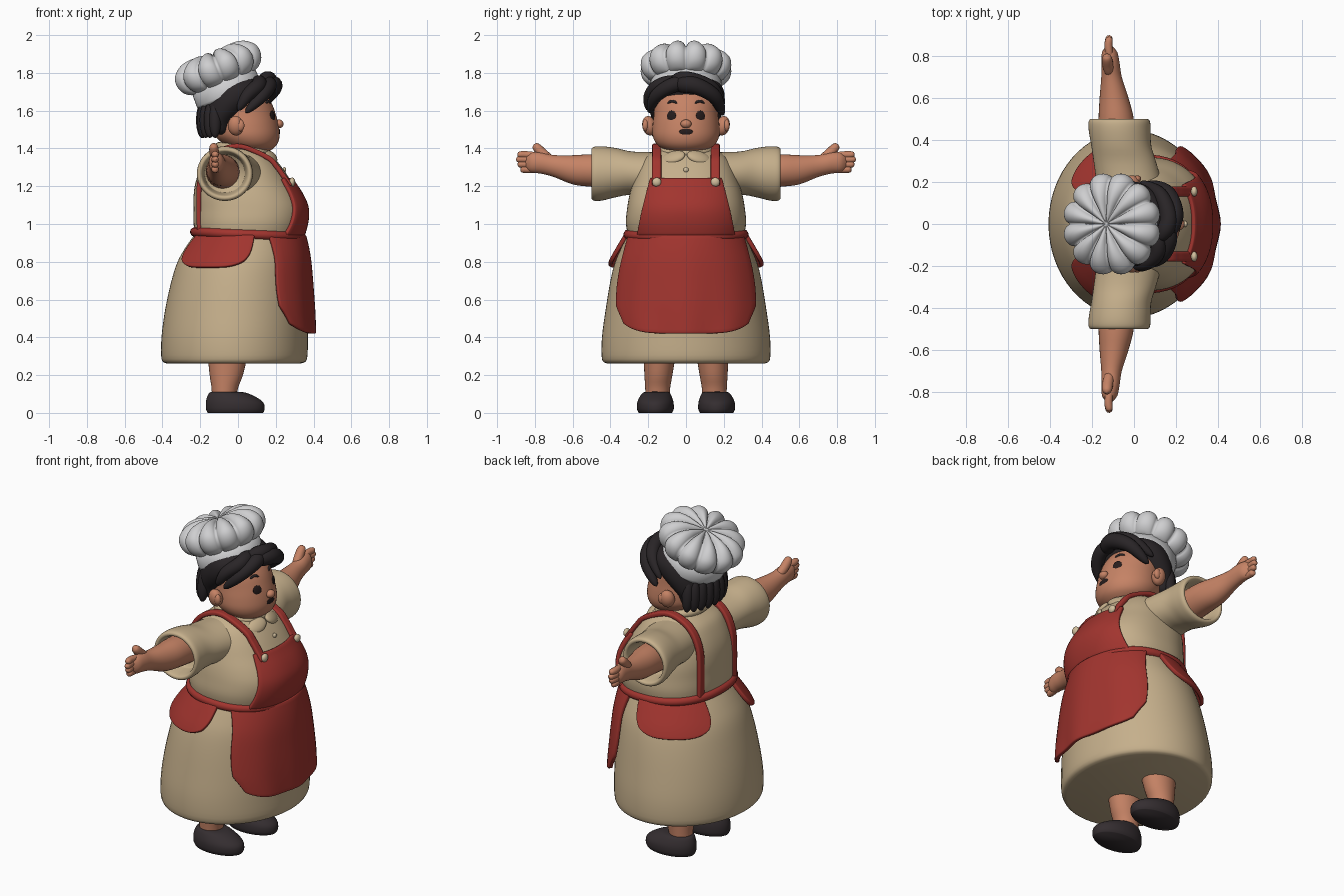
import bpy, bmesh, math
from mathutils import Vector, Matrix

if "Cube" in bpy.data.objects:
    bpy.data.objects.remove(bpy.data.objects["Cube"])


def material(name, r, g, b):
    m = bpy.data.materials.new(name)
    m.use_nodes = True
    m.diffuse_color = (r, g, b, 1)
    bsdf = m.node_tree.nodes["Principled BSDF"]
    bsdf.inputs["Base Color"].default_value = (r, g, b, 1)
    bsdf.inputs["Roughness"].default_value = 0.7
    return m


BEIGE = material("beige cloth", .56, .43, .26)
RED = material("red apron", .36, .035, .028)
SKIN = material("skin", .56, .225, .13)
HAIR = material("dark hair", .022, .018, .02)
WHITE = material("hat white", .62, .62, .63)
SHOE = material("shoe leather", .035, .027, .03)
CREAM = material("button cream", .64, .52, .34)
DARK = material("eye dark", .02, .012, .012)


# ---------- helpers ----------
def finish(name, bm, mat, thick=0):
    bmesh.ops.recalc_face_normals(bm, faces=bm.faces)
    me = bpy.data.meshes.new(name)
    bm.to_mesh(me)
    bm.free()
    me.materials.append(mat)
    me.shade_smooth()
    ob = bpy.data.objects.new(name, me)
    bpy.context.collection.objects.link(ob)
    if thick:
        mod = ob.modifiers.new("thickness", 'SOLIDIFY')
        mod.thickness, mod.offset = thick, 0
        bev = ob.modifiers.new("soft edge", 'BEVEL')
        bev.width, bev.segments = thick * .3, 2
    return ob


def skin_rows(name, rows, mat, closed=True, thick=0):
    """Join rows of points into a surface; closed rows get end caps."""
    bm = bmesh.new()
    vs = [[bm.verts.new(p) for p in row] for row in rows]
    n = len(vs[0])
    for a, b in zip(vs, vs[1:]):
        for i in range(n if closed else n - 1):
            j = (i + 1) % n
            bm.faces.new((a[i], a[j], b[j], b[i]))
    if closed:
        bm.faces.new(vs[0])
        bm.faces.new(vs[-1])
    return finish(name, bm, mat, thick)


def spline(pts, steps=4):
    """Smooth curve through tuples of any length."""
    out = []
    for i in range(len(pts) - 1):
        p0, p1, p2, p3 = (pts[max(0, min(len(pts) - 1, i + k))] for k in (-1, 0, 1, 2))
        for s in range(steps):
            t = s / steps
            out.append(tuple(b + .5 * t * (c - a + t * (2*a - 5*b + 4*c - d + t * (3*(b - c) + d - a)))
                             for a, b, c, d in zip(p0, p1, p2, p3)))
    return out + [tuple(pts[-1])]


def power(v, e):
    return math.copysign(abs(v) ** e, v)


def loft(name, rings, mat, n=2, axis='z', seg=48):
    """Rings are (position, centre a, centre b, radius a, radius b)."""
    rows = []
    for t, ca, cb, ra, rb in rings:
        row = []
        for k in range(seg):
            w = math.tau * k / seg
            a, b = ca + ra * power(math.cos(w), 2 / n), cb + rb * power(math.sin(w), 2 / n)
            row.append((a, b, t) if axis == 'z' else (a, t, b))
        rows.append(row)
    return skin_rows(name, rows, mat)


def surf(rings, n, z, ang=None, y=None, off=0):
    """Point on a vertical loft, by angle or by y."""
    i = next((k for k in range(len(rings) - 2) if rings[k + 1][0] >= z), len(rings) - 2)
    r0, r1 = rings[i], rings[i + 1]
    f = max(0, min(1, (z - r0[0]) / (r1[0] - r0[0])))
    _, cx, _, rx, ry = (a + (b - a) * f for a, b in zip(r0, r1))
    rx, ry = rx + off, ry + off
    if ang is None:
        ang = math.copysign(math.asin(min(1, abs(y) / ry) ** (n / 2)), y)
    return Vector((cx + rx * power(math.cos(ang), 2 / n), ry * power(math.sin(ang), 2 / n), z))


def ball(name, loc, size, mat, rot=(0, 0, 0)):
    bm = bmesh.new()
    bmesh.ops.create_uvsphere(bm, u_segments=24, v_segments=14, radius=1)
    ob = finish(name, bm, mat)
    ob.location, ob.scale, ob.rotation_euler = loc, size, rot
    return ob


def tube(name, pts, radius, mat, taper=None, cyclic=False):
    cu = bpy.data.curves.new(name, 'CURVE')
    cu.dimensions, cu.bevel_depth, cu.bevel_resolution, cu.use_fill_caps = '3D', radius, 5, True
    sp = cu.splines.new('POLY')
    sp.points.add(len(pts) - 1)
    for i, p in enumerate(pts):
        sp.points[i].co = (*p, 1)
        if taper:
            sp.points[i].radius = taper(i / (len(pts) - 1))
    sp.use_cyclic_u, sp.use_smooth = cyclic, True
    cu.materials.append(mat)
    ob = bpy.data.objects.new(name, cu)
    bpy.context.collection.objects.link(ob)
    return ob


def round_ends(t):
    return max(.05, math.sqrt(max(0, 1 - abs(2 * t - 1) ** 3)))


# ---------- dress ----------
def body(rows):
    return [(z, (a + b) / 2, 0, (b - a) / 2, w) for z, a, b, w in rows]


SKIRT = spline(body([(.262, -.38, .335, .42), (.285, -.405, .365, .445), (.4, -.405, .37, .445),
                     (.55, -.385, .37, .425), (.7, -.352, .365, .4), (.8, -.32, .36, .375),
                     (.88, -.275, .35, .34), (.95, -.225, .335, .305)]))
TORSO = spline(body([(.91, -.225, .325, .3), (1.0, -.235, .352, .318), (1.08, -.235, .357, .312),
                     (1.15, -.235, .33, .3), (1.22, -.225, .285, .28), (1.29, -.2, .24, .255),
                     (1.35, -.165, .19, .22), (1.39, -.11, .14, .16), (1.42, -.07, .1, .1)]))
TN = 2.3
loft("skirt", SKIRT, BEIGE, seg=64)
loft("dress_top", TORSO, BEIGE, TN, seg=64)
loft("neck", [(1.36, .02, 0, .09, .09), (1.46, .03, 0, .09, .09)], SKIN)

# ---------- apron ----------
U = [i / 12 - 1 for i in range(25)]
rows = []
for j in range(25):
    v = j / 24
    w = .30 + .065 * math.sin(min(1, v / .75) * math.pi / 2) - .04 * max(0, v - .8) / .2
    rows.append([surf(SKIRT, 2, .94 - v * (.52 - .05 * abs(u) ** 5), y=u * w,
                      off=.012 + .016 * v + .005 * v * math.cos(u * 9)) for u in U])
skin_rows("apron_skirt", rows, RED, False, .022)

rows = []
for j in range(17):
    v = j / 16
    w = .255 - .068 * v ** 1.2
    rows.append([surf(TORSO, TN, .94 + .3 * v, y=u * w, off=.008) for u in U])
skin_rows("apron_bib", rows, RED, False, .022)

belt = []
for k in range(64):
    w = math.tau * k / 64
    belt.append(surf(TORSO, TN, .945 - .013 * math.cos(w), ang=w, off=-.002))
tube("waistband", belt, .025, RED, cyclic=True)

for side, s in (("left", 1), ("right", -1)):
    # side flap hanging from the waistband
    rows = []
    for j in range(13):
        v = j / 12
        rows.append([surf(SKIRT, 2, .94 - v * (.17 - .035 * abs(u) ** 4),
                          ang=s * math.radians(119 + u * (36 - 5 * v ** 4)), off=.008 + .016 * v) for u in U])
    skin_rows(side + "_apron_flap", rows, RED, False, .022)

    # shoulder strap
    front = [surf(TORSO, TN, z, y=.155, off=.008) for z in (1.2, 1.25, 1.3, 1.35)]
    back = [surf(TORSO, TN, z, ang=math.pi - math.asin(.15 / .3), off=.008) for z in (1.1, .95)]
    high = [Vector((x, .155, z)) for x, z in ((.02, 1.41), (-.08, 1.395), (-.155, 1.34), (-.2, 1.24))]
    path = spline([tuple(p) for p in front + high + back], 5)
    rows = [[(x, s * (.155 + d), z) for d in (-.024, -.008, .008, .024)] for x, y, z in path]
    skin_rows(side + "_strap", rows, RED, False, .026)
    ball(side + "_strap_button", surf(TORSO, TN, 1.222, y=s * .155, off=.03), (.016, .024, .024), CREAM)

    # ---------- sleeves, arms and hands ----------
    sleeve = spline([(.13, -.01, 1.25, .16, .13), (.28, -.04, 1.268, .15, .115), (.37, -.06, 1.272, .143, .13),
                     (.44, -.068, 1.268, .147, .143), (.485, -.07, 1.266, .147, .143),
                     (.5, -.07, 1.266, .135, .13), (.485, -.07, 1.266, .118, .114), (.4, -.07, 1.268, .105, .1)])
    loft(side + "_sleeve", [(s * r[0], *r[1:]) for r in sleeve], BEIGE, axis='y')
    arm = spline([(.36, -.08, 1.275, .09, .09), (.5, -.085, 1.283, .084, .086), (.6, -.095, 1.287, .069, .077),
                  (.7, -.107, 1.307, .049, .058), (.77, -.112, 1.323, .043, .056),
                  (.82, -.116, 1.325, .036, .052), (.85, -.118, 1.325, .012, .03)])
    loft(side + "_arm", [(s * r[0], *r[1:]) for r in arm], SKIN, axis='y', seg=32)
    for k, tip in enumerate((.875, .892, .9, .893)):
        z = 1.287 + k * .026
        pts = spline([(-.115, s * .79, z), (-.122, s * .85, z + .002), (-.116, s * tip, z + .003)], 8)
        tube(f"{side}_finger_{k + 1}", pts, .019, SKIN, round_ends)
    thumb = spline([(-.115, s * .71, 1.335), (-.125, s * .76, 1.375), (-.13, s * .805, 1.422)], 8)
    tube(side + "_thumb", thumb, .026, SKIN, round_ends)

    # ---------- legs and shoes ----------
    loft(side + "_leg", spline([(.05, -.075, s * .15, .062, .062), (.13, -.07, s * .15, .07, .066),
                                (.2, -.062, s * .146, .088, .074), (.3, -.055, s * .14, .105, .085)]), SKIN, seg=32)
    loft(side + "_shoe", spline([(0, -.014, s * .162, .147, .088), (.02, -.014, s * .162, .155, .097),
                                 (.055, -.018, s * .162, .152, .096), (.085, -.035, s * .16, .128, .085),
                                 (.107, -.055, s * .157, .095, .07), (.112, -.065, s * .155, .06, .05)]), SHOE)

    # ---------- collar ----------
    ball(side + "_collar_flap", (.172, s * .068, 1.352), (.022, .066, .042), BEIGE,
         (s * -.35, -.75, s * .45))

tube("collar_ring", [(.025 + .125 * math.cos(a), .13 * math.sin(a), 1.392 - .018 * math.cos(a))
                     for a in (math.tau * k / 40 for k in range(40))], .024, BEIGE, cyclic=True)
ball("collar_button", (.245, 0, 1.287), (.01, .014, .014), CREAM)

# ---------- head ----------
HEAD = spline([(1.378, .09, 0, .05, .06), (1.39, .083, 0, .09, .105), (1.42, .068, 0, .138, .152),
               (1.465, .05, 0, .17, .176), (1.52, .04, 0, .175, .177), (1.58, .03, 0, .17, .17),
               (1.65, .01, 0, .163, .165), (1.72, -.02, 0, .14, .15), (1.78, -.03, 0, .08, .09)])
loft("head", HEAD, SKIN)
ball("nose", (.217, 0, 1.53), (.024, .029, .023), SKIN)
ball("mouth", surf(HEAD, 2, 1.488, y=0, off=-.002), (.005, .036, .016), DARK)
for side, s in (("left", 1), ("right", -1)):
    ball(side + "_eye", surf(HEAD, 2, 1.572, y=s * .077, off=-.001), (.007, .026, .028), DARK, (0, -.1, s * .47))
    brow = [surf(HEAD, 2, 1.638 + .012 * math.sin(t * math.pi), y=s * (.045 + .055 * t), off=.002)
            for t in (k / 8 for k in range(9))]
    tube(side + "_brow", brow, .007, HAIR, round_ends)
    ball(side + "_ear", (-.012, s * .195, 1.52), (.042, .036, .052), SKIN, (s * -.2, 0, s * .25))
    ball(side + "_ear_hollow", (.01, s * .212, 1.522), (.025, .018, .032), SKIN, (0, 0, s * .4))

# ---------- hair ----------
loft("hair_cap", spline([(1.475, -.115, 0, .07, .13), (1.49, -.11, 0, .09, .155), (1.54, -.1, 0, .1, .172),
                         (1.6, -.065, 0, .135, .194), (1.66, -.03, 0, .162, .205), (1.72, -.008, 0, .165, .195),
                         (1.765, 0, 0, .13, .15), (1.78, 0, 0, .06, .07)]), HAIR)
for k in range(9):
    w = math.radians(108 + 18 * k)
    ball(f"back_lock_{k + 1}", (-.09 + .1 * math.cos(w), .165 * math.sin(w), 1.55),
         (.032, .032, .095), HAIR, (.1 * math.sin(w), 0, 0))
# fringe locks sweep from the parting to each temple
locks = [((.14, -.07, 1.735), (.19, .04, 1.735), (.155, .15, 1.675), (.06, .195, 1.575), .047),
         ((.12, -.08, 1.76), (.165, .02, 1.765), (.125, .14, 1.72), (.03, .2, 1.63), .042),
         ((.13, .03, 1.745), (.165, -.07, 1.735), (.125, -.16, 1.675), (.04, -.195, 1.59), .042),
         ((.1, -.02, 1.755), (.11, -.13, 1.735), (.05, -.19, 1.68), (.0, -.2, 1.6), .042)]
for k, (*pts, r) in enumerate(locks):
    tube(f"fringe_lock_{k + 1}", spline(pts, 8), r, HAIR,
         lambda t: max(.05, min(1, math.sqrt(t * 5 + .03)) * (1 - t ** 3) ** .6))

# ---------- hat ----------
tilt = Matrix.Translation((-.05, 0, 1.69)) @ Matrix.Rotation(math.radians(-22), 4, 'Y')
band = loft("hat_band", [(-.015, 0, 0, .172, .182), (-.015, 0, 0, .18, .19), (0, 0, 0, .182, .192),
                         (.1, 0, 0, .178, .186)], WHITE)
band.matrix_world = tilt
puffs = 12
rows = []
for h, r in spline([(.06, .165), (.07, .2), (.1, .232), (.145, .246), (.19, .235), (.228, .19),
                    (.242, .13), (.235, .06), (.222, .008)], 4):
    row = []
    for k in range(puffs * 12):
        w = math.tau * k / (puffs * 12)
        bulge = abs(math.sin(w * puffs / 2)) ** .6
        rr = r * (.87 + .13 * bulge)
        hh = h - (1 - bulge) * .03 * min(1, r / .1) * max(0, (h - .1) / .13)
        row.append((rr * math.cos(w), rr * math.sin(w), hh))
    rows.append(row)
skin_rows("hat_crown", rows, WHITE).matrix_world = tilt
